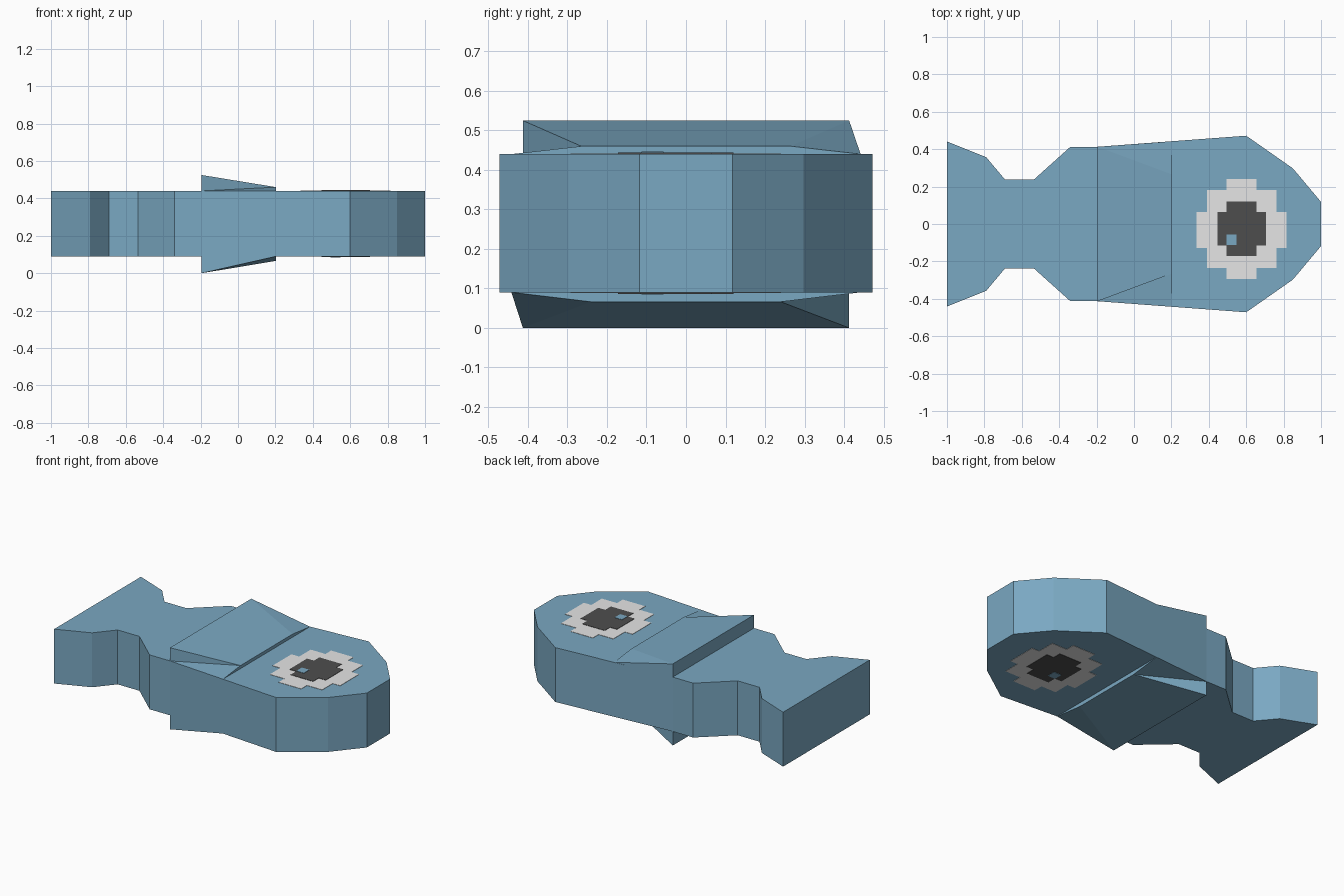
import bpy, bmesh

if "Cube" in bpy.data.objects:
    bpy.data.objects.remove(bpy.data.objects["Cube"])


def material(name, rgb):
    m = bpy.data.materials.new(name)
    m.diffuse_color = (*rgb, 1)
    m.use_nodes = True
    m.node_tree.nodes["Principled BSDF"].inputs["Base Color"].default_value = m.diffuse_color
    return m


BLUE = material("fish blue", (0.195, 0.392, 0.539))
WHITE = material("eye white", (0.79, 0.79, 0.79))
BLACK = material("pupil dark", (0.076, 0.076, 0.076))
LOW, HIGH = 0.09, 0.44          # bottom and top of the flat body


def finish(name, bm, mat):
    mesh = bpy.data.meshes.new(name)
    bm.to_mesh(mesh)
    bm.free()
    mesh.materials.append(mat)
    bpy.context.collection.objects.link(bpy.data.objects.new(name, mesh))


def prism(bm, outline, z0, z1):
    """Extrude a counter-clockwise outline from z0 to z1."""
    lower = [bm.verts.new((x, y, z0)) for x, y in outline]
    upper = [bm.verts.new((x, y, z1)) for x, y in outline]
    bm.faces.new(lower[::-1])
    bm.faces.new(upper)
    n = len(outline)
    for i in range(n):
        j = (i + 1) % n
        bm.faces.new((lower[i], lower[j], upper[j], upper[i]))


# Body: half outline mirrored across y, extruded upward
half = [(1, 0.118), (0.85, 0.297), (0.6, 0.472), (-0.195, 0.413), (-0.34, 0.413),
        (-0.535, 0.238), (-0.69, 0.238), (-0.79, 0.357), (-1, 0.441)]
bm = bmesh.new()
prism(bm, half + [(x, -y) for x, y in reversed(half)], LOW, HIGH)
finish("body", bm, BLUE)


# Fins: low wedges, the lower one turned half round the x axis
def fin(name, side, base, rear_z, front_z, front_y):
    bm = bmesh.new()

    def pair(x, y, z):
        return [bm.verts.new((x, s * side * y, z)) for s in (-1, 1)]

    a = pair(-0.195, 0.413, rear_z)     # rear crest
    b = pair(-0.195, 0.413, base)       # rear foot
    c = pair(0.203, front_y, front_z)   # front crest
    d = pair(0.203, 0.442, base)        # front foot
    for f in ((a[0], c[0], c[1], a[1]), (a[0], a[1], b[1], b[0]),
              (c[0], d[0], d[1], c[1]), (a[0], b[0], c[0]),
              (b[0], c[0], d[0]),       # this sliver faces inward
              (a[1], c[1], d[1]), (a[1], d[1], b[1])):
        bm.faces.new(f)
    finish(name, bm, BLUE)


fin("upper_fin", 1, HIGH, 0.525, 0.46, 0.265)
fin("lower_fin", -1, LOW, 0.0, 0.066, 0.24)


# Eyes: stepped plates made of strips (x0, x1, y0, y1)
def plate(name, strips, mat, height):
    for label, z, s in (("upper", HIGH, 1), ("lower", LOW, -1)):
        bm = bmesh.new()
        z0, z1 = sorted((z, z + s * height))
        for x0, x1, y0, y1 in strips:
            prism(bm, [(x0, y0), (x1, y0), (x1, y1), (x0, y1)], z0, z1)
        finish(label + "_" + name, bm, mat)


plate("eye_white", [(0.335, 0.39, -0.127, 0.065), (0.39, 0.495, -0.234, 0.182),
                    (0.495, 0.655, -0.293, 0.24), (0.655, 0.763, -0.234, 0.182),
                    (0.763, 0.816, -0.127, 0.065)], WHITE, 0.002)
plate("pupil", [(0.446, 0.495, -0.115, 0.065), (0.495, 0.655, -0.172, 0.12),
                (0.655, 0.705, -0.115, 0.065)], BLACK, 0.004)
plate("eye_glint", [(0.495, 0.548, -0.113, -0.057)], BLUE, 0.006)
